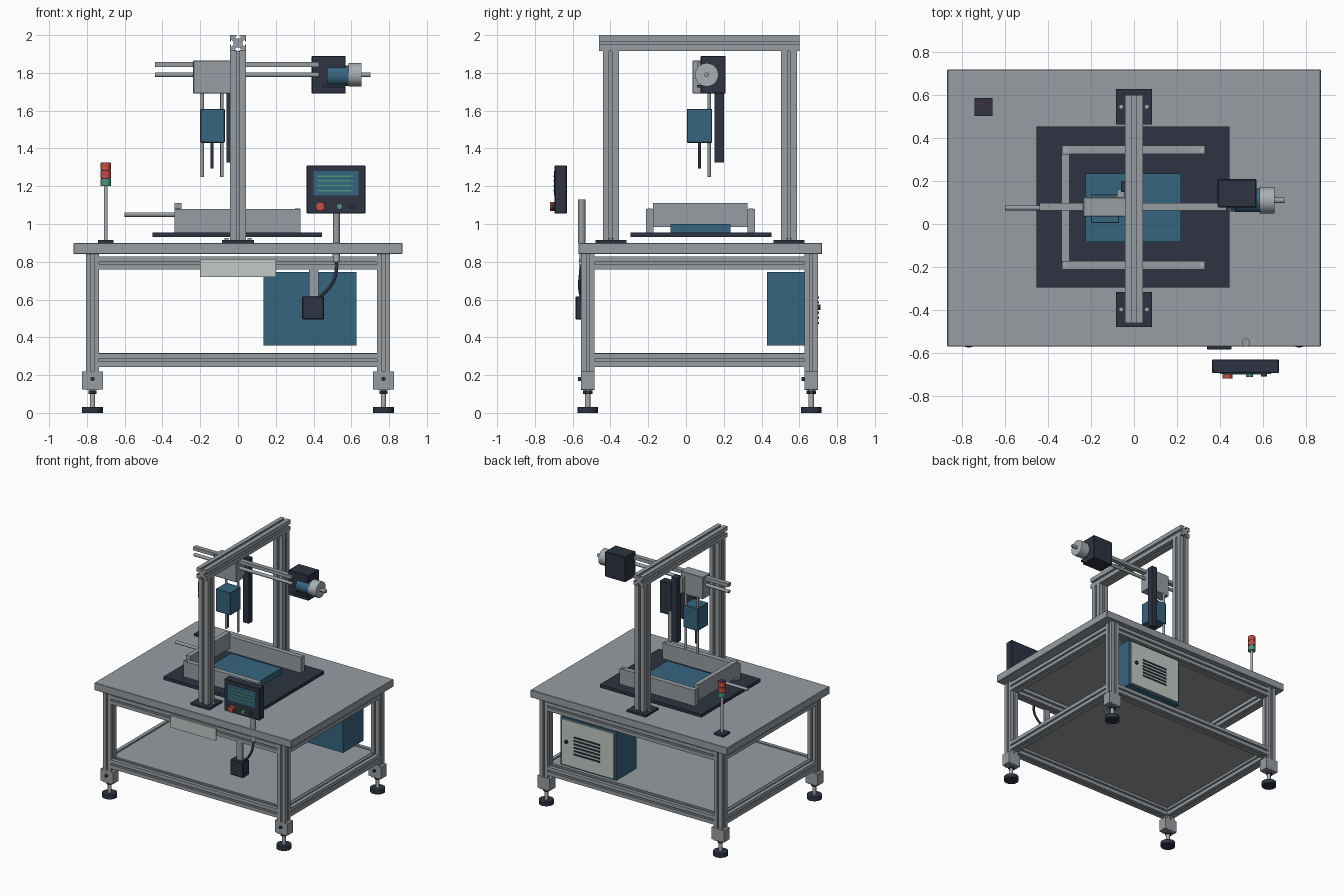
import bpy, bmesh, math
from mathutils import Matrix, Vector

if "Cube" in bpy.data.objects:
    bpy.data.objects.remove(bpy.data.objects["Cube"])


def material(name, r, g, b):
    m = bpy.data.materials.new(name)
    m.use_nodes = True
    m.diffuse_color = (r, g, b, 1)
    bsdf = next(n for n in m.node_tree.nodes if n.type == "BSDF_PRINCIPLED")
    bsdf.inputs["Base Color"].default_value = (r, g, b, 1)
    return m


GREY = material("aluminium grey", 0.31, 0.34, 0.365)
PALE = material("pale panel", 0.54, 0.59, 0.56)
STEEL = material("light steel", 0.40, 0.43, 0.45)
DARK = material("dark slate", 0.026, 0.034, 0.054)
BLUE = material("steel blue", 0.037, 0.13, 0.21)
RED = material("signal red", 0.55, 0.07, 0.055)
GREEN = material("signal green", 0.07, 0.31, 0.20)

AXIS = {"x": Vector((1, 0, 0)), "y": Vector((0, 1, 0)), "z": Vector((0, 0, 1))}


def finish(name, bm, mat, smooth=False):
    bmesh.ops.recalc_face_normals(bm, faces=bm.faces)
    me = bpy.data.meshes.new(name)
    bm.to_mesh(me)
    bm.free()
    me.materials.append(mat)
    ob = bpy.data.objects.new(name, me)
    bpy.context.collection.objects.link(ob)
    if smooth:
        bpy.ops.object.select_all(action="DESELECT")
        ob.select_set(True)
        bpy.context.view_layer.objects.active = ob
        bpy.ops.object.shade_smooth_by_angle(angle=math.radians(35))
    return ob


def box(name, x, y, z, mat, bevel=0):
    """Box from three (low, high) ranges."""
    bm = bmesh.new()
    bmesh.ops.create_cube(bm, size=1)
    for v in bm.verts:
        v.co = [r[0] if c < 0 else r[1] for r, c in zip((x, y, z), v.co)]
    if bevel:
        bmesh.ops.bevel(bm, geom=bm.edges[:], offset=bevel, segments=1, affect="EDGES")
    return finish(name, bm, mat)


def rod(name, start, axis, length, r, mat, sides=20):
    """Cylinder from a start point along an axis."""
    bm = bmesh.new()
    bmesh.ops.create_cone(bm, cap_ends=True, segments=sides, radius1=r, radius2=r, depth=length)
    turn = AXIS["z"].rotation_difference(AXIS[axis]).to_matrix().to_4x4()
    centre = Vector(start) + AXIS[axis] * length / 2
    bmesh.ops.transform(bm, matrix=Matrix.Translation(centre) @ turn, verts=bm.verts)
    return finish(name, bm, mat, True)


def extrusion(name, start, axis, length, width):
    """Square slotted aluminium profile swept along an axis."""
    h = width / 2
    side = [(1, -1), (1, -.2), (.85, -.2), (.85, -.45), (.55, -.2),
            (.55, .2), (.85, .45), (.85, .2), (1, .2)]
    bm = bmesh.new()
    ring = []
    for k in range(4):
        turn = Matrix.Rotation(k * math.pi / 2, 3, "Z")
        ring += [bm.verts.new(turn @ Vector((a * h, b * h, 0))) for a, b in side]
    face = bm.faces.new(ring)
    new = bmesh.ops.extrude_face_region(bm, geom=[face])["geom"]
    top = [v for v in new if isinstance(v, bmesh.types.BMVert)]
    bmesh.ops.translate(bm, vec=(0, 0, length), verts=top)
    turn = {"z": Matrix.Identity(4), "x": Matrix.Rotation(math.pi / 2, 4, "Y"),
            "y": Matrix.Rotation(-math.pi / 2, 4, "X")}[axis]
    bmesh.ops.transform(bm, matrix=Matrix.Translation(start) @ turn, verts=bm.verts)
    return finish(name, bm, GREY)


# Table frame: legs, feet, rails, shelf and top
LX, FRONT, BACK, W = 0.77, -0.52, 0.663, 0.07
for x, sx in ((-LX, "right"), (LX, "left")):
    for y, sy in ((FRONT, "front"), (BACK, "back")):
        tag = f"{sy}_{sx}"
        extrusion(f"leg_{tag}", (x, y, 0.12), "z", 0.72, W)
        box(f"foot_bracket_{tag}", (x - .055, x + .055), (y - .036, y + .036), (.125, .22), GREY)
        rod(f"bracket_bolt_{tag}", (x, y - .052, .18), "y", .02, .011, DARK, 12)
        rod(f"foot_stem_{tag}", (x, y, .03), "z", .1, .014, STEEL)
        rod(f"foot_nut_{tag}", (x, y, .1), "z", .018, .024, DARK, 6)
        rod(f"foot_pad_{tag}", (x, y, 0), "z", .032, .055, DARK, 24)
for z, level in ((.279, "lower"), (.793, "upper")):
    for y, sy in ((FRONT, "front"), (BACK, "back")):
        extrusion(f"{level}_rail_{sy}", (-LX + W / 2, y, z), "x", 2 * LX - W, W)
    for x, sx in ((-LX, "right"), (LX, "left")):
        extrusion(f"{level}_rail_{sx}", (x, FRONT + W / 2, z), "y", BACK - FRONT - W, W)
box("lower_shelf", (-.745, .745), (-.50, .64), (.305, .318), GREY)
box("table_top", (-.87, .87), (-.57, .72), (.84, .90), GREY, .003)
box("front_plate", (-.20, .20), (-.566, -.555), (.72, .815), PALE)

# Electrical cabinet with vented door
box("cabinet", (.135, .627), (.43, .688), (.357, .745), BLUE)
box("cabinet_door", (.15, .612), (.688, .70), (.37, .732), PALE)
for i in range(6):
    z = .47 + i * .027
    box(f"door_vent_{i}", (.27, .50), (.70, .705), (z, z + .012), DARK)
rod("door_lock", (.565, .70, .56), "y", .012, .014, DARK, 16)

# Junction box, its bracket and the cable
box("junction_box", (.34, .455), (-.585, -.51), (.495, .617), DARK, .004)
box("junction_bracket", (.375, .425), (-.556, -.535), (.617, .76), GREY)
rod("cable_gland", (.521, -.543, .80), "z", .04, .02, STEEL)
curve = bpy.data.curves.new("cable", "CURVE")
curve.dimensions = "3D"
curve.bevel_depth = .009
curve.bevel_resolution = 2
path = curve.splines.new("NURBS")
points = [(.521, -.543, .81), (.525, -.56, .74), (.50, -.565, .67), (.45, -.56, .63), (.43, -.55, .61)]
path.points.add(len(points) - 1)
for p, co in zip(path.points, points):
    p.co = (*co, 1)
path.use_endpoint_u = True
path.order_u = 4
curve.materials.append(DARK)
bpy.context.collection.objects.link(bpy.data.objects.new("cable", curve))

# Operator panel
rod("panel_post", (.521, -.552, .90), "z", .23, .019, GREY)
box("panel_case", (.363, .675), (-.695, -.63), (1.055, 1.31), DARK, .004)
box("panel_screen", (.40, .638), (-.699, -.694), (1.15, 1.28), BLUE)
for i in range(4):
    z = 1.172 + i * .026
    box(f"screen_line_{i}", (.42, .61), (-.702, -.698), (z, z + .008), GREEN)
for name, x, r, depth, mat in (("stop", .435, .024, .025, RED), ("start", .537, .016, .018, GREEN),
                               ("select", .605, .014, .016, DARK)):
    rod(f"{name}_button", (x, -.695 - depth, 1.093), "y", depth, r, mat)

# Signal tower
TX, TY = -.70, .545
box("signal_base", (TX - .042, TX + .042), (TY - .042, TY + .042), (.90, .915), DARK)
rod("signal_post", (TX, TY, .915), "z", .285, .01, STEEL)
for i, mat in enumerate((GREEN, RED, RED)):
    z = 1.2 + i * .043
    rod(f"signal_lamp_{i}", (TX, TY, z), "z", .038, .028, mat, 12)
    rod(f"signal_ring_{i}", (TX, TY, z + .037), "z", .007 if i < 2 else .002, .025, DARK, 12)

# Work plate, fences and pusher rod
box("work_plate", (-.453, .445), (-.295, .453), (.93, .955), DARK)
box("work_block", (-.225, .22), (-.083, .235), (.955, 1.0), BLUE)
for y, side in ((-.192, "front"), (.345, "back")):
    box(f"fence_{side}", (-.335, .33), (y - .02, y + .02), (.955, 1.08), GREY)
    for x in (-.32, .315):
        rod(f"fence_pin_{side}", (x, y, 1.08), "z", .003, .012, STEEL, 12)
box("fence_right", (-.337, -.30), (-.174, .325), (.985, 1.112), GREY)
rod("pusher_rod", (-.60, .075, 1.05), "x", .30, .012, GREY)

# Gantry of slotted profiles
GW = 0.085
for y, side in ((-.398, "front"), (.546, "back")):
    box(f"gantry_base_{side}", (-.084, .084), (y - .082, y + .082), (.90, .915), DARK)
    extrusion(f"gantry_post_{side}", (0, y, .915), "z", 1.0, GW)
    for x in (-.06, .06):
        rod(f"gantry_bolt_{side}", (x, y, .915), "z", .01, .011, STEEL, 12)
extrusion("gantry_beam", (0, -.46, 1.9575), "y", 1.06, GW)

# Cross slide: guide bars, carriage and drive
box("guide_bar", (-.44, .43), (.062, .098), (1.831, 1.858), GREY)
rod("lead_screw", (-.44, .08, 1.79), "x", .87, .013, GREY)
box("carriage", (-.237, -.04), (.035, .125), (1.69, 1.866), GREY, .003)
box("drive_box", (.39, .57), (.077, .21), (1.69, 1.89), DARK, .004)
rod("drive_motor", (.47, .11, 1.785), "x", .12, .055, BLUE, 24)
rod("drive_cap", (.585, .11, 1.79), "x", .07, .062, STEEL, 24)
rod("drive_shaft", (.65, .11, 1.79), "x", .052, .013, GREY)
box("motor_clamp", (.45, .57), (.058, .11), (1.722, 1.735), DARK)

# Vertical slide and tool head
box("lift_column", (-.06, -.01), (.15, .20), (1.325, 1.84), DARK)
box("column_mount", (-.08, -.045), (.12, .16), (1.71, 1.83), GREY)
box("tool_head", (-.20, -.07), (.005, .137), (1.43, 1.61), BLUE, .003)
for x in (-.189, -.085):
    rod("tool_guide_rod", (x, .123, 1.25), "z", .45, .009, GREY, 12)
rod("tool_spindle", (-.138, .072, 1.295), "z", .14, .008, DARK, 12)
